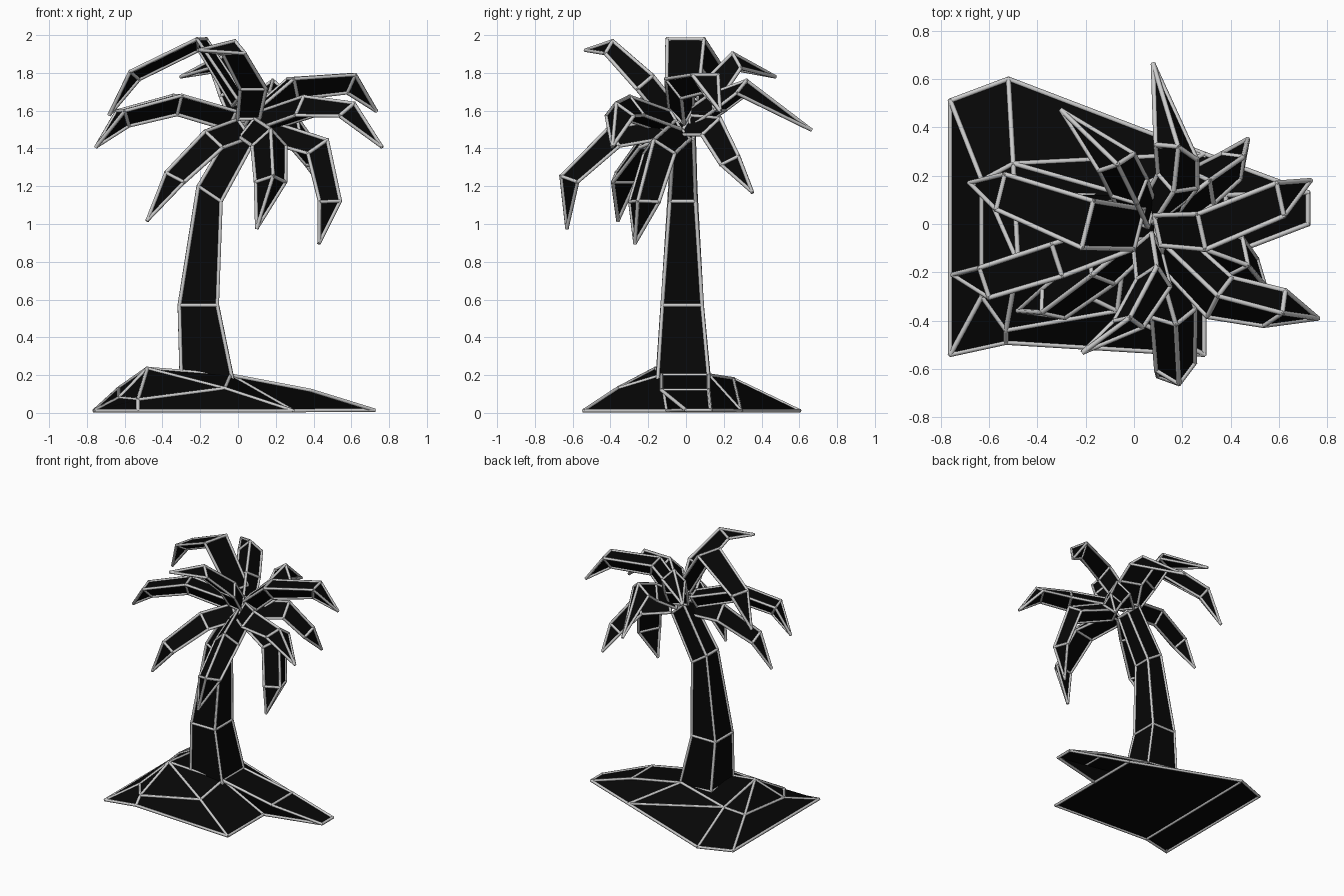
import bpy, bmesh
from mathutils import Vector

if "Cube" in bpy.data.objects:
    bpy.data.objects.remove(bpy.data.objects["Cube"])

R = 0.0105
black = bpy.data.materials.new("black")
black.diffuse_color = (0.002, 0.002, 0.002, 1)
black.use_nodes = True
black.node_tree.nodes["Principled BSDF"].inputs["Base Color"].default_value = black.diffuse_color


def build(name, verts, faces):
    """Black flat-faced part plus grey rods along all its edges."""
    me = bpy.data.meshes.new(name)
    me.from_pydata([tuple(v) for v in verts], [], faces)
    bm = bmesh.new()
    bm.from_mesh(me)
    bmesh.ops.recalc_face_normals(bm, faces=bm.faces)
    bm.to_mesh(me)
    bm.free()
    me.materials.append(black)
    bpy.context.collection.objects.link(bpy.data.objects.new(name, me))

    cu = bpy.data.curves.new(name + "_edges", 'CURVE')
    cu.dimensions = '3D'
    cu.bevel_depth = R
    cu.bevel_resolution = 1
    cu.use_fill_caps = True
    for e in me.edges:
        a, b = (me.vertices[i].co for i in e.vertices)
        d = (b - a).normalized() * R * 0.5
        sp = cu.splines.new('POLY')
        sp.points.add(1)
        sp.points[0].co = (*(a - d), 1)
        sp.points[1].co = (*(b + d), 1)
    bpy.context.collection.objects.link(bpy.data.objects.new(name + "_edges", cu))


# sand mound: named corners, then faces spelled with those names
g = {
    'A': (-.76, -.54, .012), 'B': (-.76, .51, .012), 'C': (-.52, .60, .012),
    'D': (.29, .29, .012), 'E': (.29, -.10, .012), 'F': (.29, -.54, .012),
    'G': (-.53, -.49, .012), 'V': (-.63, -.30, .08), 'U': (-.63, .18, .13),
    'W': (-.53, -.44, .07), 'R': (-.48, -.16, .235), 'S': (-.50, .25, .18),
    'M': (-.07, -.36, .13), 'P': (-.04, -.13, .20), 'Q': (-.04, .12, .20),
    'K': (.38, -.13, .12), 'L': (.38, .12, .12), 'T': (.72, 0, .015), 'X': (.72, .13, .015),
}
names = list(g)
mound = "AGWV GFMW VWR RWM RMP MFEP PQLK KLXT PKTE QDXL RPQS AVUB VRU RSU USCB SDC SQD AGCB GFEDC"
build("sand_mound", g.values(), [[names.index(c) for c in f] for f in mound.split()])

# square trunk: left x, left z, right x, right z, front y, back y
rings = [(-.30, .20, -.03, .18, -.15, .12), (-.31, .57, -.11, .57, -.125, .085),
         (-.21, 1.20, -.09, 1.12, -.085, .05), (-.01, 1.54, .09, 1.45, -.065, .04)]
tv = []
for xl, zl, xr, zr, y0, y1 in rings:
    tv += [(xl, y0, zl), (xr, y0, zr), (xr, y1, zr), (xl, y1, zl)]
tf = [[r * 4 + i, r * 4 + (i + 1) % 4, r * 4 + 4 + (i + 1) % 4, r * 4 + 4 + i]
      for r in range(3) for i in range(4)]
tf.append([12, 13, 14, 15])
build("trunk", tv, tf)

# fronds: bent triangular blades radiating from the crown
HUB = Vector((.06, -.02, 1.54))


def frond(name, s1, s2, tip, w1, w2, ridge=.035, edge=-.065):
    """Path crown-s1-s2-tip; ridge and edge are heights off the path."""
    s1, s2, tip = Vector(s1), Vector(s2), Vector(tip)
    base = HUB + (s1 - HUB) * 0.25
    flat = s2 - HUB
    side = Vector((flat.y, -flat.x, 0)).normalized()
    verts = []
    for p, w, k, t in ((base, w1 * .85, 1, s1 - base), (s1, w1, 1, s2 - base),
                       (s2, w2, .7, tip - s1)):
        up = side.cross(t.normalized())
        verts += [p - side * w / 2 + up * edge * k, p + up * ridge,
                  p + side * w / 2 + up * edge * k]
    verts.append(tip)
    faces = [[r + i, r + (i + 1) % 3, r + 3 + (i + 1) % 3, r + 3 + i]
             for r in (0, 3) for i in range(3)]
    faces += [[6 + i, 6 + (i + 1) % 3, 9] for i in range(3)]
    build(name, verts, faces + [[2, 1, 0]])


# these have their flat side up
frond("frond_high_left", (-.20, 0, 1.95), (-.54, .13, 1.79), (-.68, .17, 1.58), .20, .15, -.03, .03)
frond("frond_left", (-.32, -.15, 1.65), (-.61, -.24, 1.58), (-.75, -.21, 1.41), .14, .13, -.07, .03)
frond("frond_right", (.29, -.03, 1.74), (.60, .10, 1.77), (.73, .18, 1.60), .15, .14, -.08, .03)
# these have their ridge up
frond("frond_high_front", (.09, -.20, 1.76), (-.02, -.40, 1.94), (-.21, -.53, 1.92), .14, .12)
frond("frond_low_left", (-.16, -.20, 1.46), (-.36, -.35, 1.25), (-.48, -.36, 1.02), .17, .15)
frond("frond_front", (.17, -.40, 1.47), (.18, -.63, 1.24), (.10, -.63, .98), .18, .16)
frond("frond_low_right", (.45, -.16, 1.42), (.51, -.24, 1.12), (.43, -.27, .90), .18, .17)
frond("frond_front_right", (.35, -.30, 1.64), (.60, -.36, 1.61), (.76, -.39, 1.41), .19, .17)
frond("frond_low_back", (.30, .17, 1.53), (.43, .26, 1.34), (.47, .35, 1.17), .17, .13)
frond("frond_back", (.17, .15, 1.66), (.18, .31, 1.73), (.08, .66, 1.50), .17, .18)
frond("frond_high_back", (.0, .11, 1.72), (-.07, .25, 1.87), (-.30, .47, 1.78), .16, .16)
